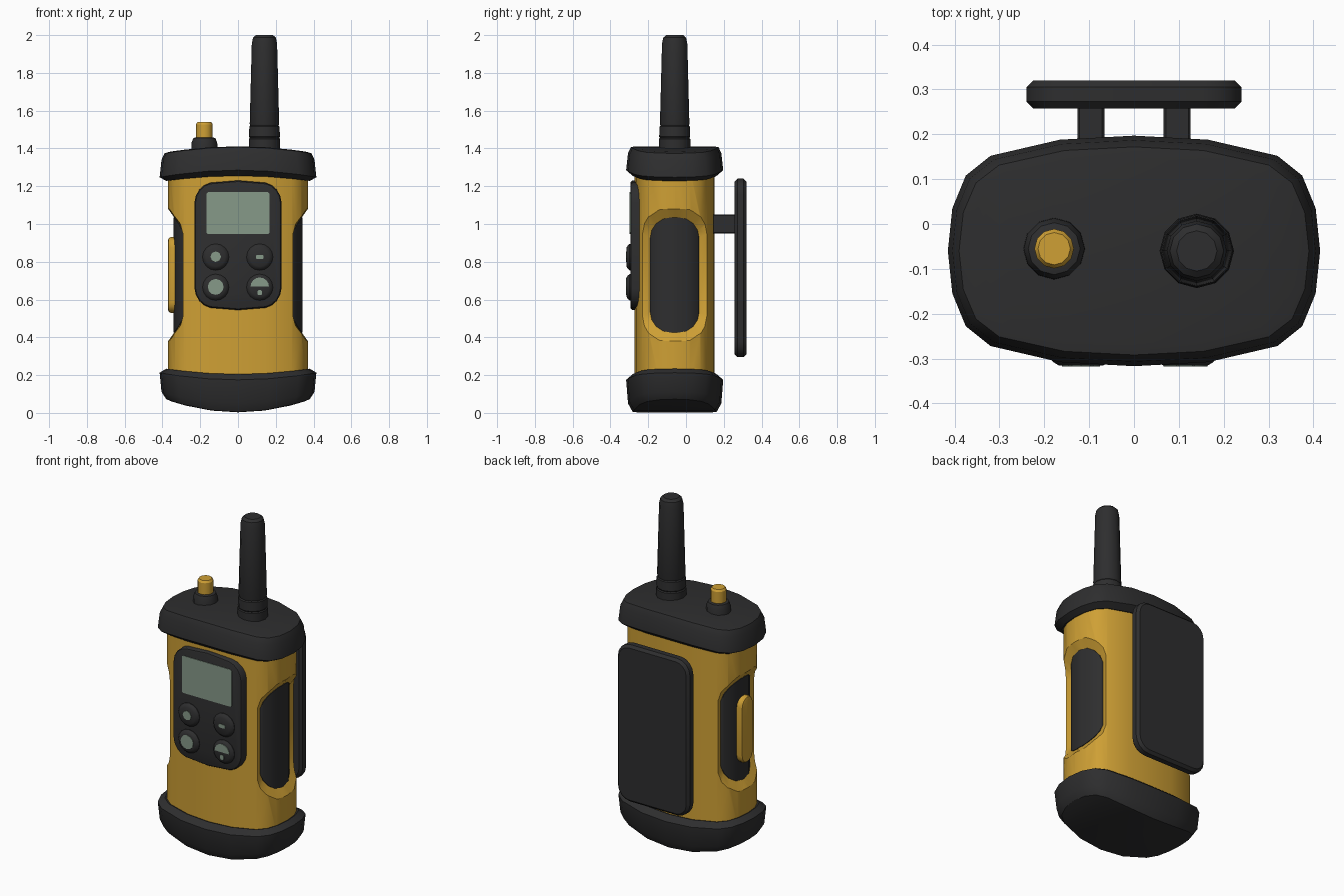
import bpy, bmesh, math

if "Cube" in bpy.data.objects:
    bpy.data.objects.remove(bpy.data.objects["Cube"])

YC = -0.06          # depth centre of the body
GRIP_Z = 0.73       # height of the side grip centres


def material(name, rgb):
    m = bpy.data.materials.new(name)
    m.diffuse_color = (*rgb, 1)
    m.use_nodes = True
    m.node_tree.nodes["Principled BSDF"].inputs["Base Color"].default_value = m.diffuse_color
    return m


YELLOW = material("yellow plastic", (0.62, 0.35, 0.035))
DARK = material("dark rubber", (0.027, 0.027, 0.028))
GREEN = material("display green", (0.24, 0.32, 0.25))


def finish(bm, name, mat, smooth=True):
    bmesh.ops.recalc_face_normals(bm, faces=bm.faces)
    me = bpy.data.meshes.new(name)
    bm.to_mesh(me)
    bm.free()
    ob = bpy.data.objects.new(name, me)
    bpy.context.collection.objects.link(ob)
    me.materials.append(mat)
    if smooth:
        shade(ob)
    return ob


def activate(ob):
    bpy.ops.object.select_all(action='DESELECT')
    ob.select_set(True)
    bpy.context.view_layer.objects.active = ob


def shade(ob):
    activate(ob)
    bpy.ops.object.shade_smooth_by_angle(angle=math.radians(32))


def loft(name, rings, mat, strips=False, smooth=True):
    """Skin equal-length rings; close ends with n-gons, or strips when curved."""
    bm = bmesh.new()
    vs = [[bm.verts.new(p) for p in r] for r in rings]
    n = len(vs[0])
    for a, b in zip(vs, vs[1:]):
        for i in range(n):
            bm.faces.new((a[i], a[(i + 1) % n], b[(i + 1) % n], b[i]))
    for r in (vs[0], vs[-1]):
        if strips:
            for i in range(n // 2):
                q = [r[i], r[i + 1], r[n - i - 1], r[(n - i) % n]]
                bm.faces.new(list(dict.fromkeys(q)))
        else:
            bm.faces.new(r)
    return finish(bm, name, mat, smooth)


def circle(r, n=12, c=(0, 0)):
    return [(c[0] + r * math.cos(2 * math.pi * i / n),
             c[1] + r * math.sin(2 * math.pi * i / n)) for i in range(n)]


def rrect(w, h, r, k=4):
    """Rounded rectangle outline (half sizes), with a middle point top and bottom."""
    arc = [(w - r + r * math.cos(math.pi / 2 * i / k),
            h - r + r * math.sin(math.pi / 2 * i / k)) for i in range(k + 1)]
    top = arc + [(0, h)] + [(-x, y) for x, y in reversed(arc)]
    return top + [(-x, -y) for x, y in top]


def front(pts, y, cx=0, cz=0):
    return [(cx + u, y, cz + v) for u, v in pts]


def lathe(name, cx, cy, prof, mat, n=12):
    return loft(name, [[(x, y, z) for x, y in circle(r, n, (cx, cy))] for r, z in prof], mat)


# --- Barrel cross-section, shared by body and end caps ---
QUARTER = [(0.415, 0), (0.405, 0.095), (0.375, 0.168), (0.32, 0.212), (0.165, 0.248), (0, 0.257)]


def section(d):
    q = [(x * (0.415 - d) / 0.415, y * (0.257 - d) / 0.257) for x, y in QUARTER]
    half = q + [(-x, y) for x, y in reversed(q[:-1])]
    return half + [(x, -y) for x, y in reversed(half[1:-1])]


def section_x(y, d=0.045):
    q = section(d)[:6]
    y = abs(y)
    for (x0, y0), (x1, y1) in zip(q, q[1:]):
        if y <= y1:
            return x0 + (x1 - x0) * (y - y0) / (y1 - y0)
    return 0


def cap_ring(d, z, bow):
    return [(x, YC + y, z + bow * (1 - (x / 0.4) ** 2)) for x, y in section(d)]


body = loft("body", [[(x, YC + y, z) for x, y in section(0.045)] for z in (0.15, 1.3)],
            YELLOW, smooth=False)
loft("top_cap", [cap_ring(0.05, 1.23, 0.03), cap_ring(0.035, 1.225, 0.03), cap_ring(0, 1.25, 0.035),
                 cap_ring(0.01, 1.34, 0.035), cap_ring(0.025, 1.372, 0.035),
                 cap_ring(0.05, 1.376, 0.035)], DARK, strips=True)
loft("bottom_cap", [cap_ring(0.05, 0.232, -0.032), cap_ring(0.035, 0.237, -0.032),
                    cap_ring(0, 0.21, -0.035), cap_ring(0.01, 0.11, -0.06),
                    cap_ring(0.035, 0.08, -0.075), cap_ring(0.06, 0.078, -0.075)],
     DARK, strips=True)


# --- Side grips: sloped recess cut into the body, dark pad on its floor ---
def grip_half(a, b, r):
    arc = [(a - r + r * math.cos(t), b - r + r * math.sin(t))
           for t in [math.pi / 2 * i / 4 for i in range(5)]]
    return arc + [(0, b)] + [(-y, z) for y, z in reversed(arc)]


def pad_x(y):
    return section_x(y * 1.2) - 0.032


for s, side in ((1, "right"), (-1, "left")):
    small, big = grip_half(0.13, 0.305, 0.11), grip_half(0.17, 0.35, 0.13)

    def close(half, fx):
        loop = [(fx(y), y, z) for y, z in half]
        return loop + [(x, y, -z) for x, y, z in reversed(loop)]

    floor = close(small, pad_x)
    rim = close(big, section_x)
    rim = [tuple(q + (q - p) * 0.25 for p, q in zip(a, b)) for a, b in zip(floor, rim)]
    far = [(0.6, y, z) for x, y, z in rim]

    def place(ring, dx=0.0):
        return [(s * (x + dx), YC + y, GRIP_Z + z) for x, y, z in ring]

    bm = bmesh.new()
    rings = [[bm.verts.new(p) for p in place(r)] for r in (floor, rim, far)]
    n, h = len(floor), len(small)
    for a, b in zip(rings, rings[1:]):
        for i in range(n):
            bm.faces.new((a[i], a[(i + 1) % n], b[(i + 1) % n], b[i]))
    bm.faces.new(rings[2])
    for i in range(h - 1):
        bm.faces.new((rings[0][i], rings[0][i + 1], rings[0][n - i - 2], rings[0][n - i - 1]))
    cutter = finish(bm, "grip_cutter", YELLOW, smooth=False)
    cutter.hide_render = True
    activate(body)
    mod = body.modifiers.new("recess", 'BOOLEAN')
    mod.operation, mod.solver, mod.object = 'DIFFERENCE', 'EXACT', cutter
    bpy.ops.object.modifier_apply(modifier=mod.name)
    bpy.data.objects.remove(cutter)

    # pad: thin curved sheet just above the recess floor
    bm = bmesh.new()
    lo, hi = [[bm.verts.new(p) for p in place(floor, dx)] for dx in (-0.004, 0.004)]
    for i in range(n):
        bm.faces.new((lo[i], lo[(i + 1) % n], hi[(i + 1) % n], hi[i]))
    for r in (lo, hi):
        for i in range(h - 1):
            bm.faces.new((r[i], r[i + 1], r[n - i - 2], r[n - i - 1]))
    finish(bm, side + "_grip_pad", DARK)
shade(body)

# --- Talk button on the left grip ---
loft("talk_button", [[(x, YC + u, GRIP_Z + v) for u, v in rrect(0.055 - c, 0.2 - c, 0.055 - c)]
                     for x, c in ((-0.325, 0), (-0.358, 0), (-0.367, 0.006), (-0.371, 0.018))], YELLOW)


# --- Front panel with arched top and bottom ---
def panel(c):
    return [(x, z + math.copysign(0.03 * (1 - (x / 0.23) ** 2), z))
            for x, z in rrect(0.23 - c, 0.313 - c, 0.085 - c)]


loft("front_panel", [front(panel(c), y, 0, 0.8875)
                     for c, y in ((0, -0.2), (0, -0.283), (0.006, -0.292), (0.014, -0.295))], DARK)
loft("screen", [front(rrect(0.166, 0.112, 0.008, 1), y, 0, 1.058) for y in (-0.29, -0.298)], GREEN)

# --- Keys with small symbols ---
for i, (cx, cz) in enumerate([(-0.118, 0.825), (0.115, 0.825), (-0.118, 0.665), (0.115, 0.665)]):
    loft("key_%d" % (i + 1), [front(circle(r, 16), y, cx, cz) for r, y in
                              ((0.07, -0.285), (0.07, -0.298), (0.062, -0.308), (0.05, -0.315))], DARK)


def symbol(name, pts, cx, cz):
    loft(name, [front(pts, y, cx, cz) for y in (-0.312, -0.318)], GREEN)


symbol("key_symbol_1", circle(0.028, 8), -0.118, 0.827)
symbol("key_symbol_2", rrect(0.021, 0.011, 0.006, 1), 0.115, 0.825)
symbol("key_symbol_3", circle(0.042, 12), -0.118, 0.667)
dome = [(0.049 * math.cos(math.pi * i / 8), 0.049 * math.sin(math.pi * i / 8)) for i in range(9)]
symbol("key_symbol_4_top", dome, 0.115, 0.668)
symbol("key_symbol_4_stem", rrect(0.011, 0.014, 0.005, 1), 0.115, 0.637)

# --- Antenna and volume knob ---
lathe("antenna", 0.14, YC, [(0.083, 1.37), (0.083, 1.45), (0.078, 1.456), (0.082, 1.462),
                            (0.08, 1.515), (0.075, 1.521), (0.078, 1.53), (0.067, 1.955),
                            (0.06, 1.987), (0.045, 2.0)], DARK)
lathe("knob_base", -0.178, -0.055, [(0.07, 1.36), (0.068, 1.43), (0.058, 1.455), (0.04, 1.46)], DARK)
lathe("knob", -0.178, -0.055, [(0.044, 1.44), (0.044, 1.528), (0.036, 1.54)], YELLOW)

# --- Belt clip on two posts ---
loft("belt_clip", [front(rrect(0.24 - c, 0.4725 - c, 0.085 - c), y, 0, 0.7675)
                   for c, y in ((0.015, 0.258), (0, 0.273), (0, 0.305), (0.015, 0.32))], DARK)
for s in (-1, 1):
    loft("clip_post", [front(rrect(0.03, 0.05, 0.005, 1), y, s * 0.096, 1.0)
                       for y in (0.1, 0.27)], DARK)
